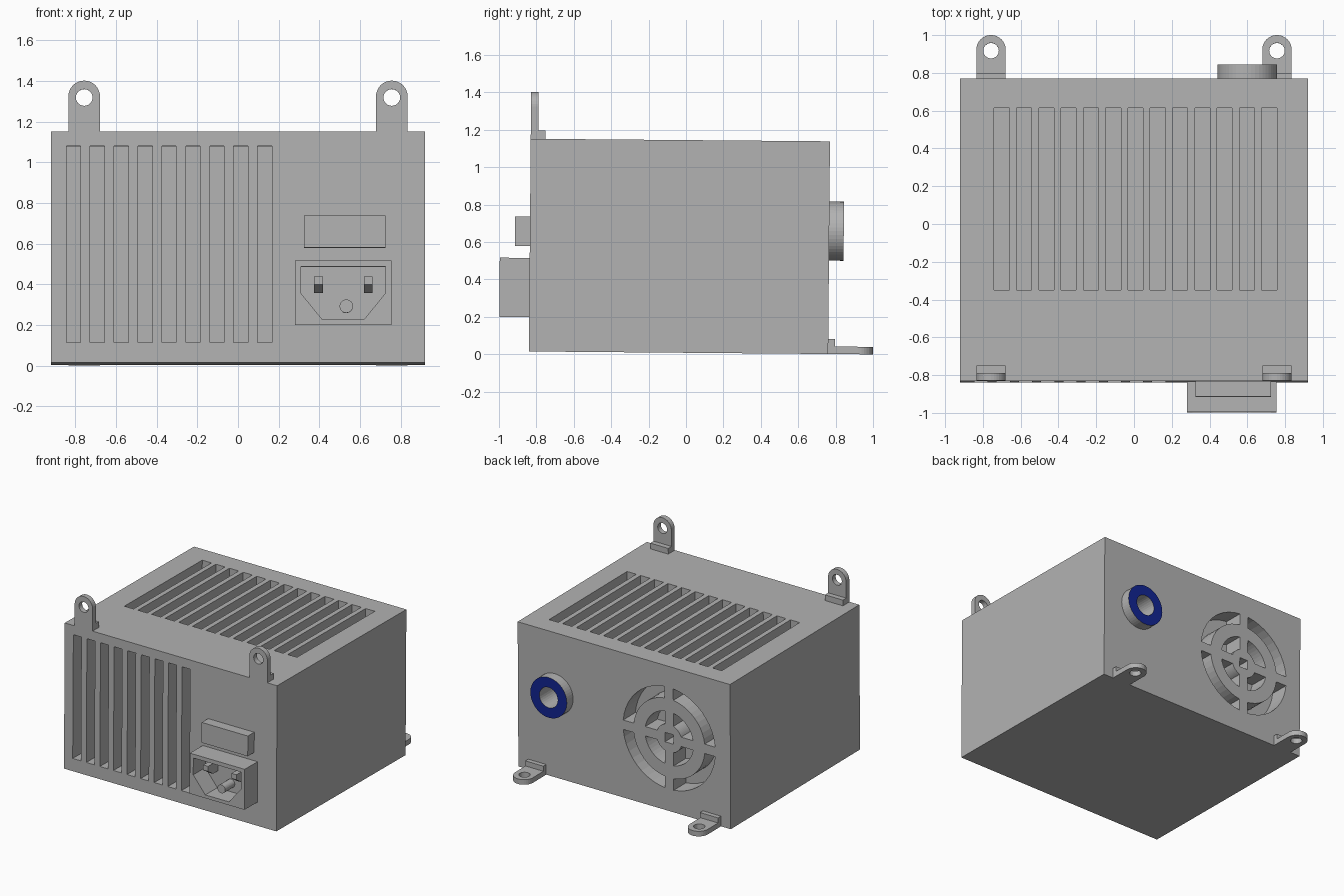
import bpy, bmesh, math
from mathutils import Matrix

if "Cube" in bpy.data.objects:
    bpy.data.objects.remove(bpy.data.objects["Cube"])

def material(name, rgb):
    m = bpy.data.materials.new(name)
    m.diffuse_color = (*rgb, 1)
    m.use_nodes = True
    m.node_tree.nodes["Principled BSDF"].inputs["Base Color"].default_value = m.diffuse_color
    return m

GREY = material("grey_metal", (0.45, 0.45, 0.45))
BLUE = material("dark_blue", (0.006, 0.018, 0.29))

# Axis maps: (u, v, depth) -> xyz
FRONT = lambda u, v, w: (u, w, v)      # profile in x,z extruded along y
TOP = lambda u, v, w: (u, v, w)        # profile in x,y extruded along z
SIDE = lambda u, v, w: (w, u, v)       # profile in y,z extruded along x

def solid(name, profiles, d0, d1, axes):
    """One mesh made of extruded profiles, all between depths d0 and d1."""
    bm = bmesh.new()
    for pts in profiles:
        a = [bm.verts.new(axes(u, v, d0)) for u, v in pts]
        b = [bm.verts.new(axes(u, v, d1)) for u, v in pts]
        bm.faces.new(a)
        bm.faces.new(b[::-1])
        for i in range(len(pts)):
            j = (i + 1) % len(pts)
            bm.faces.new((a[i], b[i], b[j], a[j]))
    bmesh.ops.recalc_face_normals(bm, faces=bm.faces)
    me = bpy.data.meshes.new(name)
    bm.to_mesh(me)
    bm.free()
    ob = bpy.data.objects.new(name, me)
    me.materials.append(GREY)
    bpy.context.collection.objects.link(ob)
    return ob

def cut(ob, cutter):
    mod = ob.modifiers.new("cut", 'BOOLEAN')
    mod.operation, mod.solver, mod.object = 'DIFFERENCE', 'EXACT', cutter
    bpy.context.view_layer.objects.active = ob
    bpy.ops.object.modifier_apply(modifier=mod.name)
    bpy.data.objects.remove(cutter)

def rect(u0, u1, v0, v1):
    return [(u0, v0), (u1, v0), (u1, v1), (u0, v1)]

def arc(cu, cv, r, a0, a1, n):
    return [(cu + r * math.cos(a0 + (a1 - a0) * i / n),
             cv + r * math.sin(a0 + (a1 - a0) * i / n)) for i in range(n + 1)]

def circle(cu, cv, r, n=32):
    return arc(cu, cv, r, 0, 2 * math.pi, n)[:-1]

# Main case
YF, YB, Z0, Z1 = -0.84, 0.76, 0.008, 1.145
DEPTH = 0.15
case = solid("case", [rect(-0.92, 0.92, Z0, Z1)], YF, YB, FRONT)

# Vent slots on the front and top
cut(case, solid("front_slots", [rect(-0.845 + 0.1177 * i, -0.775 + 0.1177 * i, 0.107, 1.073)
                                for i in range(9)], YF - 0.1, YF + DEPTH, FRONT))
cut(case, solid("top_slots", [rect(-0.74 + 0.118 * i, -0.66 + 0.118 * i, -0.36, 0.605)
                              for i in range(13)], Z1 - DEPTH, Z1 + 0.1, TOP))

# Fan grille on the back: two rings split by a cross, and a square centre hole
FX, FZ, H = -0.39, 0.58, 0.037
grille = [rect(FX - H, FX + H, FZ - H, FZ + H)]
for r_in, r_out in ((0.11, 0.21), (0.31, 0.40)):
    for q in range(4):
        base = q * math.pi / 2
        ao, ai = math.asin(H / r_out), math.asin(H / r_in)
        grille.append(arc(FX, FZ, r_out, base + ao, base + math.pi / 2 - ao, 10)
                      + arc(FX, FZ, r_in, base + math.pi / 2 - ai, base + ai, 10))
cut(case, solid("fan_slots", grille, YB - DEPTH, YB + 0.1, FRONT))

# Round cable outlet with blue end face
cut(case, solid("outlet_bore", [circle(0.6, 0.665, 0.08)], YB - 0.2, YB + 0.1, FRONT))
outlet = solid("cable_outlet", [circle(0.6, 0.665, 0.158, 48)], YB - 0.01, 0.838, FRONT)
cut(outlet, solid("outlet_hole", [circle(0.6, 0.665, 0.08)], YB - 0.1, 1, FRONT))
outlet.data.materials.append(BLUE)
for p in outlet.data.polygons:
    if p.normal.y > 0.9:
        p.material_index = 1

# Power socket with shaped recess, two prongs and a round pin
socket = solid("power_socket", [rect(0.28, 0.755, 0.192, 0.508)], -1.0, YF + 0.005, FRONT)
recess = [(0.31, 0.478), (0.725, 0.478), (0.725, 0.347), (0.62, 0.218), (0.415, 0.218), (0.31, 0.347)]
FLOOR = -0.85
cut(socket, solid("socket_recess", [recess], -1.1, FLOOR, FRONT))
for x in (0.375, 0.62):
    solid("prong", [[(FLOOR, 0.43), (-0.97, 0.43), (-0.97, 0.39), (-0.91, 0.35), (FLOOR, 0.35)]],
          x, x + 0.043, SIDE)
solid("ground_pin", [circle(0.533, 0.284, 0.033, 24)], -0.97, FLOOR, FRONT)

# Switch
solid("switch", [rect(0.325, 0.725, 0.572, 0.73)], -0.92, YF + 0.005, FRONT)

# Four mounting brackets: upright at the top front, flat at the bottom back
def bracket(name, x, v0, w0, axes):
    tab = [(x - 0.078, v0), (x + 0.078, v0)] + arc(x, v0 + 0.172, 0.078, 0, math.pi, 16)
    plate = solid(name, [tab], w0, w0 + 0.04, axes)
    cut(plate, solid("bolt_hole", [circle(x, v0 + 0.167, 0.041, 24)], w0 - 0.1, w0 + 0.1, axes))
    solid(name + "_foot", [rect(x - 0.078, x + 0.078, v0, v0 + 0.045)], w0 + 0.04, w0 + 0.08, axes)

for x in (-0.757, 0.757):
    bracket("top_bracket", x, Z1, YF, FRONT)
    bracket("rear_bracket", x, YB - 0.01, Z0, TOP)

# The whole unit leans back very slightly
tilt = Matrix.Rotation(-0.0085, 4, 'X')
for ob in bpy.data.objects:
    ob.data.transform(tilt)
